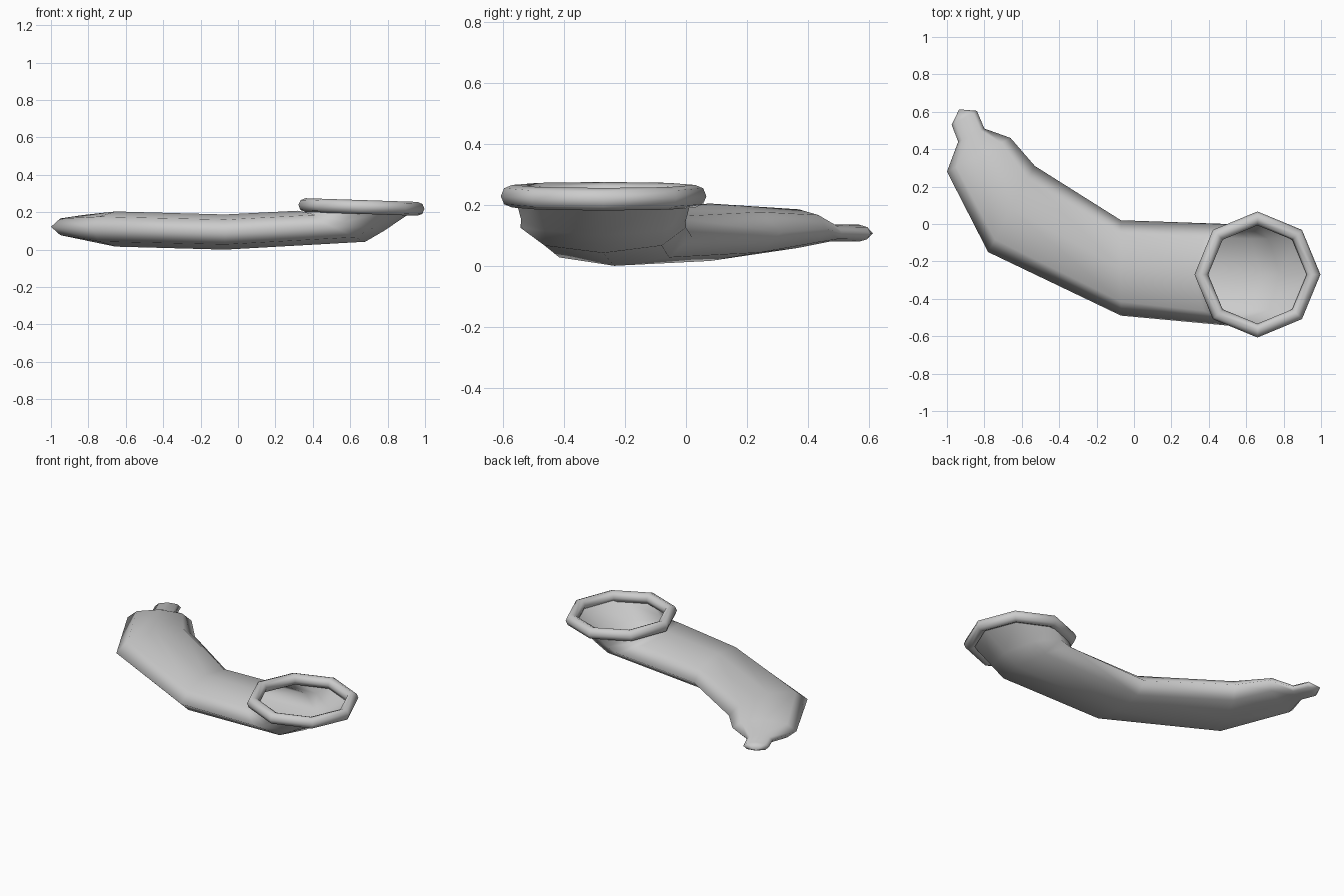
import bpy, bmesh, math
from mathutils import Vector

if "Cube" in bpy.data.objects:
    bpy.data.objects.remove(bpy.data.objects["Cube"])

SIDES = 8

# Stations along the horn: left edge xy, right edge xy, centre z, "up" half-axis
stations = [
    ((-0.975, 0.53), (-0.84, 0.605), 0.107, (0, 0, 0.028)),    # tip flare
    ((-0.94, 0.44), (-0.80, 0.51), 0.108, (0, 0, 0.028)),      # neck
    ((-1.00, 0.28), (-0.66, 0.46), 0.122, (0, 0, 0.063)),      # shoulder
    ((-0.78, -0.15), (-0.53, 0.31), 0.11, (0, 0, 0.094)),
    ((-0.07, -0.49), (-0.07, 0.02), 0.094, (0, 0, 0.094)),
    ((0.50, -0.543), (0.50, 0.0), 0.125, (-0.18, 0, 0.083)),   # slanted bend
    ((0.57, -0.54), (0.57, 0.0), 0.15, (-0.21, 0, 0.05)),      # funnel
    ((0.66, -0.56), (0.66, 0.02), 0.225, (-0.29, 0, 0.01)),    # mouth
]

# Horn body lofted through the stations, open at the mouth
bm = bmesh.new()
rings = []
for left, right, z, up in stations:
    a, b, u = Vector((*left, z)), Vector((*right, z)), Vector(up)
    c, w = (a + b) / 2, (b - a) / 2
    rings.append([bm.verts.new(c + w * math.cos(t) + u * math.sin(t))
                  for t in (2 * math.pi * i / SIDES for i in range(SIDES))])
for r, s in zip(rings, rings[1:]):
    for i in range(SIDES):
        j = (i + 1) % SIDES
        bm.faces.new((r[i], r[j], s[j], s[i]))
# Pointed cap on the tip
pole = bm.verts.new((-0.935, 0.613, 0.106))
for i in range(SIDES):
    bm.faces.new((rings[0][(i + 1) % SIDES], rings[0][i], pole))
bmesh.ops.recalc_face_normals(bm, faces=bm.faces)
for f in bm.faces:
    f.smooth = True
mesh = bpy.data.meshes.new("horn_body")
bm.to_mesh(mesh)
bm.free()
bpy.context.collection.objects.link(bpy.data.objects.new("horn_body", mesh))

# Rounded octagonal rim, tilted slightly toward the outside
bpy.ops.mesh.primitive_torus_add(
    major_segments=8, minor_segments=8, major_radius=0.30, minor_radius=0.037,
    location=(0.66, -0.27, 0.228), rotation=(0, 0.033, 0))
rim = bpy.context.object
rim.name = "mouth_rim"
bpy.ops.object.shade_smooth()
